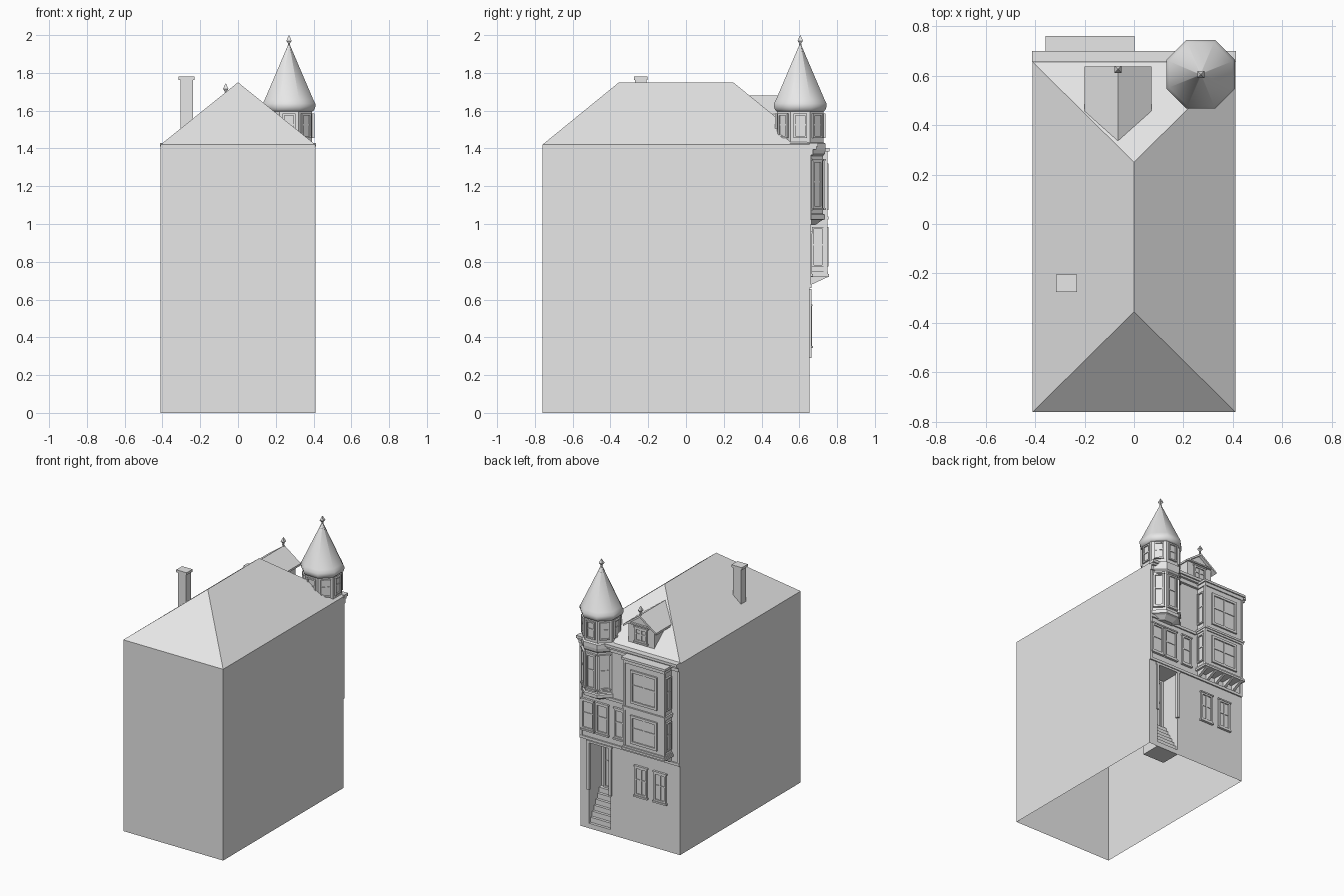
import bpy, bmesh, math
from mathutils import Matrix, Vector

cube = bpy.data.objects.get("Cube")
if cube:
    bpy.data.objects.remove(cube, do_unlink=True)

grey = bpy.data.materials.new("plain grey")
grey.use_nodes = True
grey.diffuse_color = (0.8, 0.8, 0.8, 1)
grey.node_tree.nodes["Principled BSDF"].inputs["Base Color"].default_value = (0.8, 0.8, 0.8, 1)

HALF, BACK, WALL, EAVE = 0.41, -0.76, 0.655, 1.42
TX, TY = 0.27, 0.605        # turret axis
DX = -0.065                 # dormer axis


def finish(name, bm, smooth=None):
    bmesh.ops.recalc_face_normals(bm, faces=bm.faces)
    mesh = bpy.data.meshes.new(name)
    bm.to_mesh(mesh)
    bm.free()
    mesh.materials.append(grey)
    ob = bpy.data.objects.new(name, mesh)
    bpy.context.collection.objects.link(ob)
    if smooth:
        bpy.ops.object.select_all(action='DESELECT')
        ob.select_set(True)
        bpy.context.view_layer.objects.active = ob
        bpy.ops.object.shade_smooth_by_angle(angle=math.radians(smooth))
    return ob


def box(bm, x0, x1, y0, y1, z0, z1, place=Matrix()):
    m = Matrix.Translation(((x0 + x1) / 2, (y0 + y1) / 2, (z0 + z1) / 2))
    bmesh.ops.create_cube(bm, size=1, matrix=place @ m @ Matrix.Diagonal((x1 - x0, y1 - y0, z1 - z0, 1)))


def face(bm, points):
    return bm.faces.new([bm.verts.new(p) for p in points])


def extrude(bm, points, offset):
    f = face(bm, points)
    new = bmesh.ops.extrude_face_region(bm, geom=[f], use_keep_orig=True)["geom"]
    bmesh.ops.translate(bm, vec=offset, verts=[v for v in new if isinstance(v, bmesh.types.BMVert)])


def lathe(bm, profile, x, y, sides=8):
    # profile of (apothem, height), flat side towards the street
    rings = []
    for a, z in profile:
        r = a / math.cos(math.pi / sides)
        angles = [(k + 0.5) * math.tau / sides for k in range(sides)]
        rings.append([bm.verts.new((x + r * math.cos(t), y + r * math.sin(t), z)) for t in angles])
    for lo, hi in zip(rings, rings[1:]):
        for k in range(sides):
            n = (k + 1) % sides
            bm.faces.new((lo[k], lo[n], hi[n], hi[k]))
    bm.faces.new(rings[0])
    bm.faces.new(rings[-1])
    bmesh.ops.remove_doubles(bm, verts=bm.verts, dist=0.0002)


def facing(x, y, degrees=0):
    # local +y is the outward direction of the wall
    return Matrix.Translation((x, y, 0)) @ Matrix.Rotation(math.radians(degrees), 4, 'Z')


def window(bm, place, width, z0, z1, bar=0.012, cross=False, sill=True):
    h, d = width / 2, 0.012
    box(bm, -h, h, -0.005, 0.003, z0, z1, place)
    for s in (-1, 1):
        a, b = sorted((s * h, s * (h - bar)))
        box(bm, a, b, -0.005, d, z0, z1, place)
    for z in (z0, z1 - bar):
        box(bm, -h, h, -0.005, d, z, z + bar, place)
    mid = z0 + (z1 - z0) * 0.55
    box(bm, -h, h, -0.005, 0.008, mid - 0.004, mid + 0.004, place)
    if cross:
        box(bm, -0.005, 0.005, -0.005, 0.008, z0, z1, place)
    if sill:
        box(bm, -h - 0.006, h + 0.006, -0.005, 0.018, z0 - 0.012, z0, place)
        box(bm, -h - 0.006, h + 0.006, -0.005, 0.016, z1, z1 + 0.01, place)


# House walls, open below, with a recessed entrance
L, R, TOP, DEEP = 0.34, 0.16, 0.64, 0.505
bm = bmesh.new()
for s in (-HALF, HALF):
    face(bm, [(s, BACK, 0), (s, WALL, 0), (s, WALL, EAVE), (s, BACK, EAVE)])
face(bm, [(-HALF, BACK, 0), (HALF, BACK, 0), (HALF, BACK, EAVE), (-HALF, BACK, EAVE)])
outline = [(-HALF, 0), (-HALF, EAVE), (HALF, EAVE), (HALF, 0), (L, 0), (L, TOP), (R, TOP), (R, 0)]
face(bm, [(x, WALL, z) for x, z in outline])
for x in (L, R):
    face(bm, [(x, WALL, 0), (x, WALL, TOP), (x, DEEP, TOP), (x, DEEP, 0)])
face(bm, [(L, WALL, TOP), (R, WALL, TOP), (R, DEEP, TOP), (L, DEEP, TOP)])
face(bm, [(L, DEEP, 0), (R, DEEP, 0), (R, DEEP, TOP), (L, DEEP, TOP)])
bmesh.ops.remove_doubles(bm, verts=bm.verts, dist=0.0001)
finish("house_walls", bm)

# Hipped roof
bm = bmesh.new()
c = [(-HALF, BACK, EAVE), (HALF, BACK, EAVE), (HALF, WALL, EAVE), (-HALF, WALL, EAVE)]
r0, r1 = (0, -0.355, 1.75), (0, 0.25, 1.75)
for pts in ((c[0], c[1], r0), (c[1], c[2], r1, r0), (c[2], c[3], r1), (c[3], c[0], r0, r1)):
    face(bm, pts)
bmesh.ops.remove_doubles(bm, verts=bm.verts, dist=0.0001)
finish("main_roof", bm)

# Chimney
bm = bmesh.new()
box(bm, -0.305, -0.237, -0.27, -0.21, 1.48, 1.765)
box(bm, -0.315, -0.23, -0.275, -0.205, 1.762, 1.78)
finish("chimney", bm)

# Entrance steps, door and surround
bm = bmesh.new()
for i in range(7):
    box(bm, R, L, DEEP, WALL - i * 0.02, i * 0.037, (i + 1) * 0.037)
finish("entrance_steps", bm)
bm = bmesh.new()
window(bm, facing(0.25, DEEP), 0.13, 0.26, 0.62, cross=True, sill=False)
finish("front_door", bm)
bm = bmesh.new()
for x in (L, R):
    box(bm, x - 0.01, x + 0.01, WALL - 0.01, WALL + 0.01, 0.29, TOP)
box(bm, R - 0.015, L + 0.015, WALL - 0.01, WALL + 0.01, TOP, TOP + 0.015)
finish("door_surround", bm)

# Mouldings along the street wall
bm = bmesh.new()
box(bm, -HALF, HALF, WALL, WALL + 0.01, 0.66, 0.68)
box(bm, 0, HALF, WALL, WALL + 0.01, 1.0, 1.02)
box(bm, -HALF, HALF, WALL, WALL + 0.018, 1.365, 1.395)
box(bm, -HALF, HALF, WALL, 0.69, 1.395, 1.41)
box(bm, -HALF - 0.003, HALF + 0.003, WALL, 0.70, 1.41, 1.43)
for s in (-1, 1):
    a, b = sorted((s * HALF, s * (HALF - 0.02)))
    box(bm, a, b, WALL, WALL + 0.008, 0.68, 1.38)
finish("street_mouldings", bm)

# Windows in the street wall
bm = bmesh.new()
for x in (-0.093, -0.25):
    window(bm, facing(x, WALL), 0.1, 0.355, 0.565, cross=True)
for x, w in ((0.345, 0.1), (0.225, 0.1), (0.085, 0.08)):
    window(bm, facing(x, WALL), w, 0.735, 0.95)
finish("street_windows", bm)

# Two-storey bay with brackets below
X0, X1, FRONT = -0.34, -0.015, 0.742
bm = bmesh.new()
box(bm, X0, X1, WALL, FRONT, 0.72, 1.40)
for z0, z1, out in ((0.72, 0.735, 0.016), (0.735, 0.748, 0.009), (1.01, 1.025, 0.007),
                    (1.025, 1.04, 0.012), (1.36, 1.385, 0.008), (1.385, 1.402, 0.017)):
    box(bm, X0 - out, X1 + out, WALL, FRONT + out, z0, z1)
for x in (X0, X1):
    box(bm, x - 0.007, x + 0.007, FRONT - 0.013, FRONT + 0.006, 0.73, 1.39)
finish("bay", bm)
bm = bmesh.new()
for z0, z1 in ((0.775, 0.985), (1.075, 1.32)):
    window(bm, facing((X0 + X1) / 2, FRONT), 0.22, z0, z1, bar=0.018, cross=True, sill=False)
    for x, turn in ((X0, 90), (X1, -90)):
        window(bm, facing(x, (WALL + FRONT) / 2, turn), 0.062, z0, z1, bar=0.009, sill=False)
finish("bay_windows", bm)
bm = bmesh.new()
for i in range(5):
    x = X0 + i * (X1 - X0 - 0.02) / 4
    extrude(bm, [(x, WALL, 0.675), (x, 0.752, 0.72), (x, WALL, 0.72)], Vector((0.02, 0, 0)))
finish("bay_brackets", bm)

# Octagonal turret
bm = bmesh.new()
lathe(bm, [(0.08, 0.995), (0.115, 1.02), (0.13, 1.025), (0.13, 1.05), (0.12, 1.055), (0.12, 1.36),
           (0.13, 1.37), (0.134, 1.395), (0.134, 1.425), (0.123, 1.432), (0.123, 1.60)], TX, TY)
finish("turret_walls", bm)
bm = bmesh.new()
for k in range(8):
    turn = Matrix.Rotation(k * math.tau / 8, 4, 'Z')
    base = Matrix.Translation((TX, TY, 0)) @ turn
    window(bm, base @ Matrix.Translation((0, 0.122, 0)), 0.07, 1.455, 1.585, bar=0.01, sill=False)
    if k in (0, 1, 7):
        window(bm, base @ Matrix.Translation((0, 0.119, 0)), 0.072, 1.085, 1.335, bar=0.01)
finish("turret_windows", bm)
bm = bmesh.new()
lathe(bm, [(0.123, 1.595), (0.133, 1.603), (0.139, 1.62), (0.139, 1.638), (0.128, 1.66),
           (0.004, 1.95)], TX, TY)
finish("turret_roof", bm, smooth=50)


def finial(name, x, y, top):
    b = bmesh.new()
    lathe(b, [(0.006, top - 0.08), (0.004, top - 0.055), (0.007, top - 0.05), (0.004, top - 0.046),
              (0.014, top - 0.03), (0.001, top)], x, y, sides=4)
    finish(name, b)


finial("turret_finial", TX, TY, 2.0)
finial("dormer_finial", DX, 0.625, 1.745)

# Dormer with gable roof
bm = bmesh.new()
gable = [(-0.105, 1.43), (0.105, 1.43), (0.105, 1.595), (0, 1.67), (-0.105, 1.595)]
extrude(bm, [(DX + x, 0.615, z) for x, z in gable], Vector((0, -0.2, 0)))
finish("dormer_walls", bm)
bm = bmesh.new()
slab = [(-0.135, 1.582), (0, 1.68), (0.135, 1.582), (0.135, 1.567), (0, 1.663), (-0.135, 1.567)]
extrude(bm, [(DX + x, 0.637, z) for x, z in slab], Vector((0, -0.315, 0)))
finish("dormer_roof", bm)
bm = bmesh.new()
window(bm, facing(DX, 0.615), 0.1, 1.475, 1.575, cross=True)
box(bm, DX - 0.1, DX + 0.1, 0.61, 0.63, 1.592, 1.602)
finish("dormer_window", bm)
